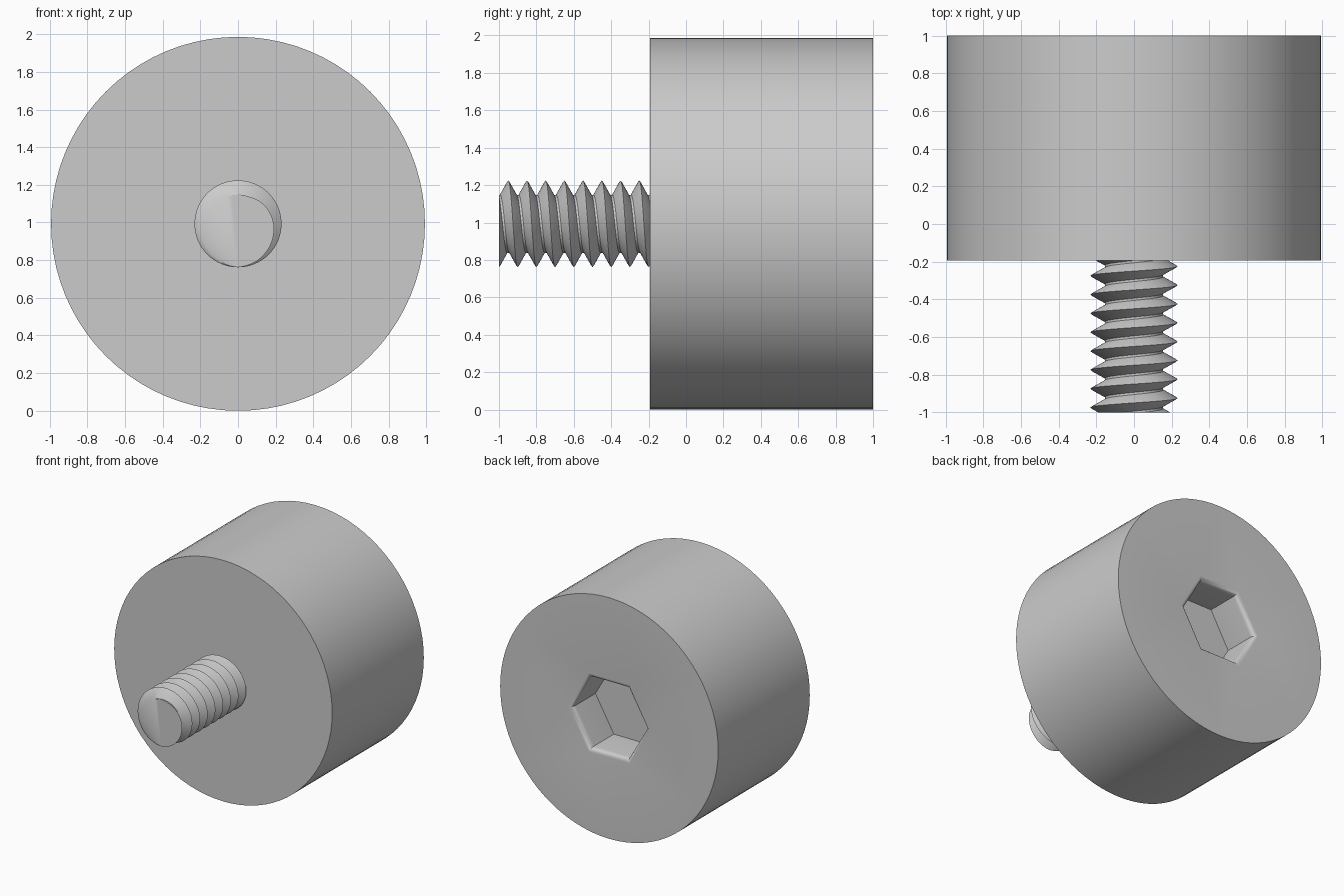
import bpy
import bmesh
from math import sin, cos, pi, radians
from mathutils import Vector

default = bpy.data.objects.get("Cube")
if default:
    bpy.data.objects.remove(default, do_unlink=True)

R = 0.993             # head radius, also the height of the axis
HEAD_FRONT, HEAD_BACK = -0.193, 1.0

grey = bpy.data.materials.new("light grey")
grey.use_nodes = True
colour = (0.6, 0.6, 0.6, 1)
grey.diffuse_color = colour
grey.node_tree.nodes["Principled BSDF"].inputs["Base Color"].default_value = colour


def polar(radius, angle, y):
    """Point around the axis; the angle runs clockwise from the top."""
    return Vector((radius * sin(angle), y, R + radius * cos(angle)))


def ring(bm, sides, radius, y, start=0.0):
    return [bm.verts.new(polar(radius, start + 2 * pi * i / sides, y)) for i in range(sides)]


def bridge(bm, a, b):
    for i in range(len(a)):
        j = (i + 1) % len(a)
        bm.faces.new((a[i], a[j], b[j], b[i]))


def loop_edges(bm, verts):
    return [bm.edges.get((v, verts[i - 1])) for i, v in enumerate(verts)]


def finish(bm, name):
    bmesh.ops.recalc_face_normals(bm, faces=bm.faces)
    mesh = bpy.data.meshes.new(name)
    bm.to_mesh(mesh)
    bm.free()
    mesh.materials.append(grey)
    obj = bpy.data.objects.new(name, mesh)
    bpy.context.collection.objects.link(obj)
    bpy.ops.object.select_all(action='DESELECT')
    obj.select_set(True)
    bpy.context.view_layer.objects.active = obj
    bpy.ops.object.shade_smooth_by_angle(angle=radians(35))
    return obj


# Cylindrical head with a hexagonal socket that has a rounded rim
bm = bmesh.new()
front = ring(bm, 80, R, HEAD_FRONT)
back = ring(bm, 80, R, HEAD_BACK)
bridge(bm, front, back)
bm.faces.new(front)

FILLET, HEX, DEPTH = 0.04, 0.335, 0.3
rings = []
for step in range(6):
    a = step / 5 * pi / 2
    rings.append(ring(bm, 6, HEX + FILLET * (1 - sin(a)),
                      HEAD_BACK - FILLET * (1 - cos(a)), pi / 6 * 3))
rings.append(ring(bm, 6, HEX, HEAD_BACK - DEPTH, pi / 2))
for outer, inner in zip(rings, rings[1:]):
    bridge(bm, outer, inner)
bm.faces.new(rings[-1])
bmesh.ops.triangle_fill(bm, use_beauty=True,
                        edges=loop_edges(bm, back) + loop_edges(bm, rings[0]))
finish(bm, "head")

# Right-handed screw thread swept along a helix, then trimmed flat at both ends
PITCH, SEGMENTS, TURNS = 0.1, 64, 12
profile = [(-0.05, 0.155), (-0.044, 0.155), (-0.007, 0.222), (0, 0.231),
           (0.007, 0.222), (0.044, 0.155), (0.05, 0.155)]
bm = bmesh.new()
previous = None
for i in range(SEGMENTS * TURNS + 1):
    turn = i / SEGMENTS
    crest = -1.25 + PITCH * turn
    row = [bm.verts.new(polar(r, 2 * pi * turn, crest + dy)) for dy, r in profile]
    if previous:
        for k in range(len(profile) - 1):
            bm.faces.new((previous[k], previous[k + 1], row[k + 1], row[k]))
    previous = row
bmesh.ops.remove_doubles(bm, verts=bm.verts, dist=0.0005)
for y, normal in ((-1.0, (0, -1, 0)), (HEAD_FRONT + 0.02, (0, 1, 0))):
    cut = bmesh.ops.bisect_plane(bm, geom=bm.verts[:] + bm.edges[:] + bm.faces[:],
                                 plane_co=(0, y, 0), plane_no=normal, clear_outer=True)
    rim = [e for e in cut["geom_cut"] if isinstance(e, bmesh.types.BMEdge)]
    bmesh.ops.holes_fill(bm, edges=rim, sides=0)

# Shift the crest phase so that it peaks at the top between whole pitches
finish(bm, "threaded_shank")
